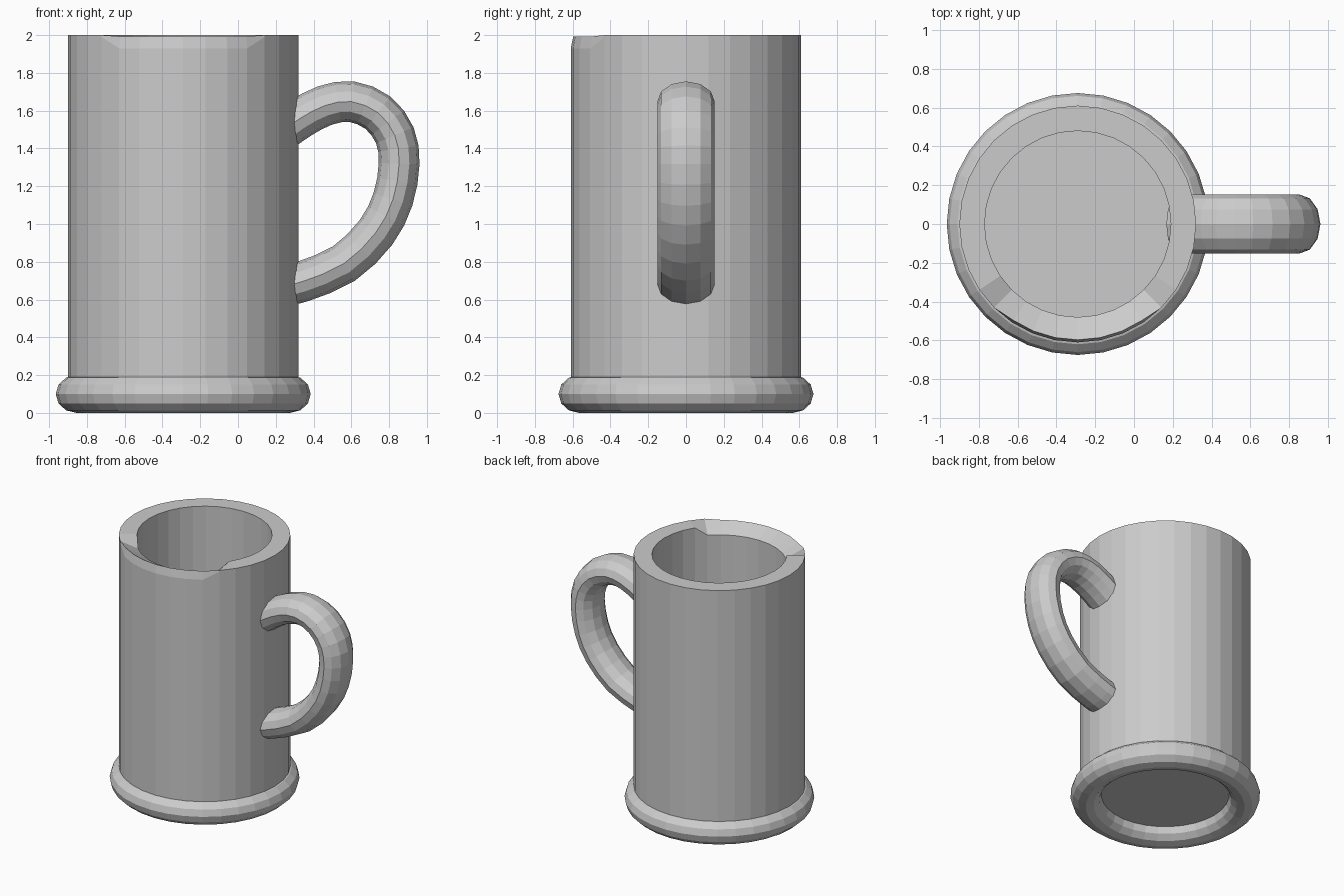
import bpy, bmesh
from math import sin, cos, pi
from mathutils import Vector

if "Cube" in bpy.data.objects:
    bpy.data.objects.remove(bpy.data.objects["Cube"])

CX, N = -0.29, 32          # mug axis and number of sides


def make_object(name, rings, closed_loop=False, cap_ends=False):
    """Skin a list of equal-length vertex rings."""
    bm = bmesh.new()
    vs = [[bm.verts.new(p) for p in r] for r in rings]
    n, m = len(rings[0]), len(rings)
    for i in range(m if closed_loop else m - 1):
        a, b = vs[i], vs[(i + 1) % m]
        for j in range(n):
            k = (j + 1) % n
            bm.faces.new((a[j], a[k], b[k], b[j]))
    if cap_ends:
        bm.faces.new(vs[0])
        bm.faces.new(vs[-1])
    bmesh.ops.recalc_face_normals(bm, faces=bm.faces)
    me = bpy.data.meshes.new(name)
    bm.to_mesh(me)
    bm.free()
    ob = bpy.data.objects.new(name, me)
    bpy.context.collection.objects.link(ob)
    return ob


def polar(k, r, z):
    a = 2 * pi * k / N
    return (CX + r * cos(a), r * sin(a), z)


# Body: thick-walled cylinder whose front rim is cut into a drinking lip
R, RI, FLOOR = 0.61, 0.48, 0.22
crease, top, inner = [], [], []
for k in range(N):
    d = abs(k - 24)                      # steps away from the front
    crease.append(polar(k, R, 1.93 if d <= 3 else 1.99))
    top.append(polar(k, 0.597 if d <= 3 else R, 1.993 if d <= 3 else 2.0))
    inner.append(polar(k, RI, 1.93 if d <= 4 else 2.0))
make_object("mug_body", [
    [polar(k, R, 0.1) for k in range(N)],
    crease, top, inner,
    [polar(k, RI, FLOOR) for k in range(N)]], cap_ends=True)

# Base ring
make_object("base_ring", [
    [polar(k, 0.565 + 0.11 * cos(t), 0.1 + 0.1 * sin(t)) for k in range(N)]
    for t in (2 * pi * i / 12 for i in range(12))], closed_loop=True)

# Handle: oval section swept along a smooth path in the xz plane
path = [(0.12, 1.42), (0.23, 1.49), (0.33, 1.56), (0.46, 1.627), (0.60, 1.648),
        (0.74, 1.59), (0.83, 1.47), (0.853, 1.32), (0.82, 1.13),
        (0.73, 0.955), (0.56, 0.79), (0.34, 0.695), (0.23, 0.67), (0.12, 0.65)]
P = [Vector((x, 0, z)) for x, z in path]
pts = []
for i in range(1, len(P) - 2):
    a, b, c, d = P[i - 1:i + 3]
    for t in (0, 0.5):
        pts.append(0.5 * (2 * b + (c - a) * t + (2 * a - 5 * b + 4 * c - d) * t ** 2
                          + (3 * b - a - 3 * c + d) * t ** 3))
pts.append(P[-2])
rings = []
for i, p in enumerate(pts):
    tan = (pts[min(i + 1, len(pts) - 1)] - pts[max(i - 1, 0)]).normalized()
    side = Vector((0, 1, 0))
    out = side.cross(tan)
    rings.append([p + side * 0.152 * cos(s) + out * 0.108 * sin(s)
                  for s in (2 * pi * j / 12 for j in range(12))])
make_object("handle", rings, cap_ends=True)
